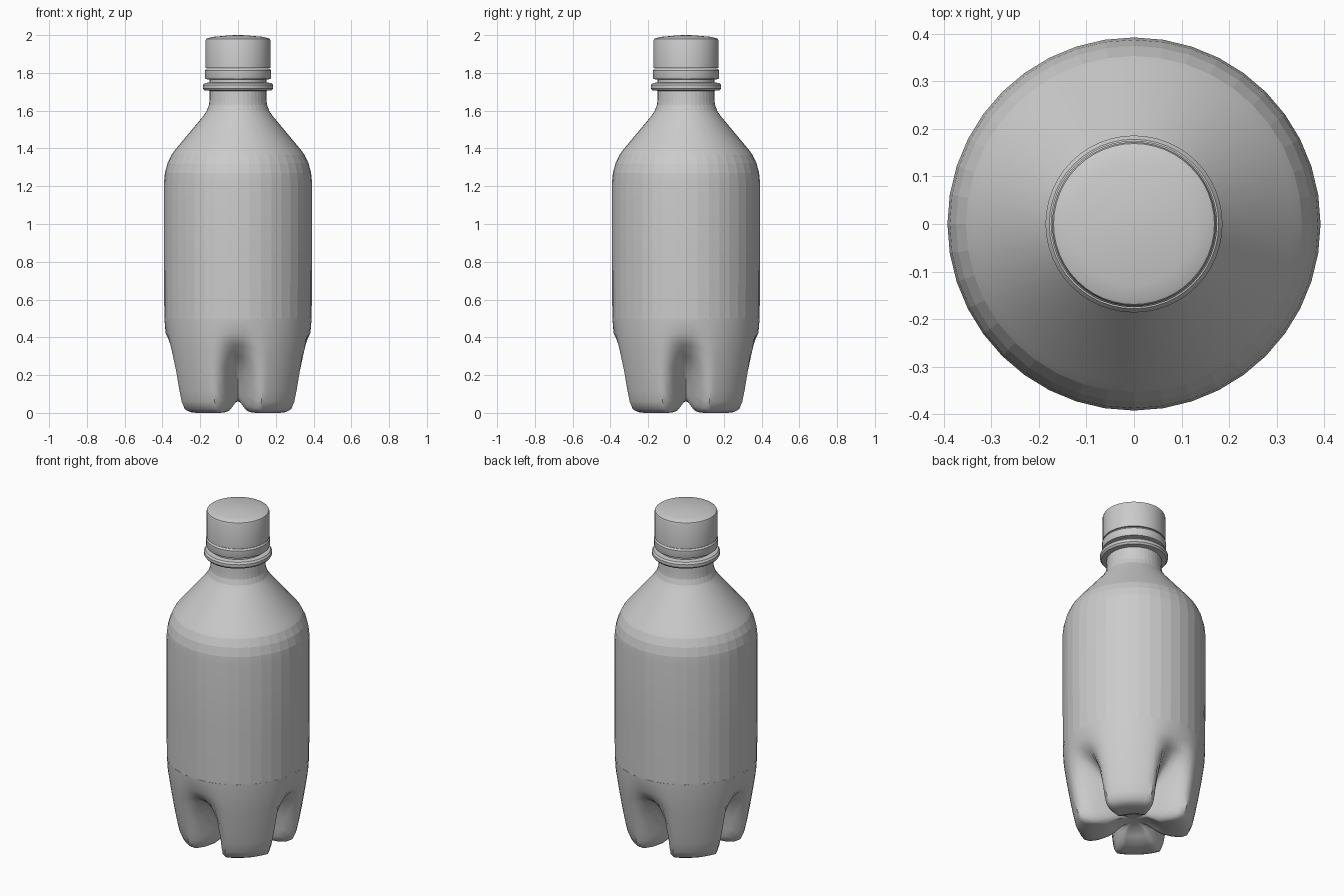
import bpy
import bmesh
import math

cube = bpy.data.objects.get("Cube")
if cube:
    bpy.data.objects.remove(cube, do_unlink=True)


def finish(name, bm, smooth_angle):
    bmesh.ops.remove_doubles(bm, verts=bm.verts, dist=0.0002)
    bmesh.ops.recalc_face_normals(bm, faces=bm.faces)
    mesh = bpy.data.meshes.new(name)
    bm.to_mesh(mesh)
    bm.free()
    obj = bpy.data.objects.new(name, mesh)
    bpy.context.collection.objects.link(obj)
    bpy.ops.object.select_all(action='DESELECT')
    obj.select_set(True)
    bpy.context.view_layer.objects.active = obj
    if smooth_angle:
        bpy.ops.object.shade_smooth_by_angle(angle=math.radians(smooth_angle))
    return obj


def ring_surface(name, count, segments, point, smooth_angle=None):
    """Skin rings of points; point(ring, angle) gives (radius, height)."""
    bm = bmesh.new()
    rings = []
    for i in range(count):
        ring = []
        for j in range(segments):
            a = math.tau * j / segments
            r, z = point(i, a)
            ring.append(bm.verts.new((r * math.cos(a), r * math.sin(a), z)))
        rings.append(ring)
    for low, high in zip(rings, rings[1:]):
        for j in range(segments):
            k = (j + 1) % segments
            bm.faces.new((low[j], low[k], high[k], high[j]))
    return finish(name, bm, smooth_angle)


def lathe(name, profile, segments, smooth_angle=None):
    return ring_surface(name, len(profile), segments,
                        lambda i, a: profile[i], smooth_angle)


# Straight wall, shoulder and neck
lathe("bottle_body", [
    (0.39, 0.50), (0.392, 0.80), (0.392, 1.22), (0.387, 1.27), (0.374, 1.32),
    (0.353, 1.365), (0.335, 1.39), (0.185, 1.57), (0.165, 1.60),
    (0.154, 1.63), (0.15, 1.66), (0.15, 1.80)], 40, 8)

# Four-footed base: foot and groove profiles blended around the axis
foot = [(0.39, 0.50), (0.385, 0.42), (0.372, 0.33), (0.354, 0.22),
        (0.336, 0.12), (0.323, 0.06), (0.305, 0.02), (0.275, 0.004),
        (0.24, 0), (0.17, 0.004), (0.12, 0.03), (0.08, 0.055), (0, 0.06)]
groove = [(0.39, 0.50), (0.383, 0.42), (0.345, 0.36), (0.26, 0.30),
          (0.18, 0.22), (0.13, 0.14), (0.11, 0.10), (0.10, 0.085),
          (0.09, 0.075), (0.08, 0.068), (0.07, 0.065), (0.05, 0.062), (0, 0.06)]


def base_point(i, angle):
    quarter = math.pi / 2
    offset = abs((angle + quarter / 2) % quarter - quarter / 2)
    t = min(max((offset - 0.04) / 0.34, 0), 1)
    t = t * t * (3 - 2 * t)
    return tuple(g + (f - g) * t for f, g in zip(foot[i], groove[i]))


ring_surface("footed_base", len(foot), 80, base_point, 40)

# Neck flange
lathe("neck_flange", [
    (0.148, 1.705), (0.178, 1.708), (0.186, 1.718), (0.186, 1.735),
    (0.178, 1.746), (0.148, 1.75)], 48, 30)

# Tamper ring
lathe("tamper_ring", [
    (0.148, 1.765), (0.172, 1.767), (0.175, 1.775), (0.175, 1.812),
    (0.168, 1.822), (0.148, 1.822)], 48, 30)

# Screw cap with a shallow domed top
lathe("screw_cap", [
    (0.148, 1.825), (0.172, 1.825), (0.172, 1.972), (0.169, 1.98),
    (0.163, 1.983), (0.13, 1.991), (0.04, 1.999), (0, 2.0)], 48, 30)
